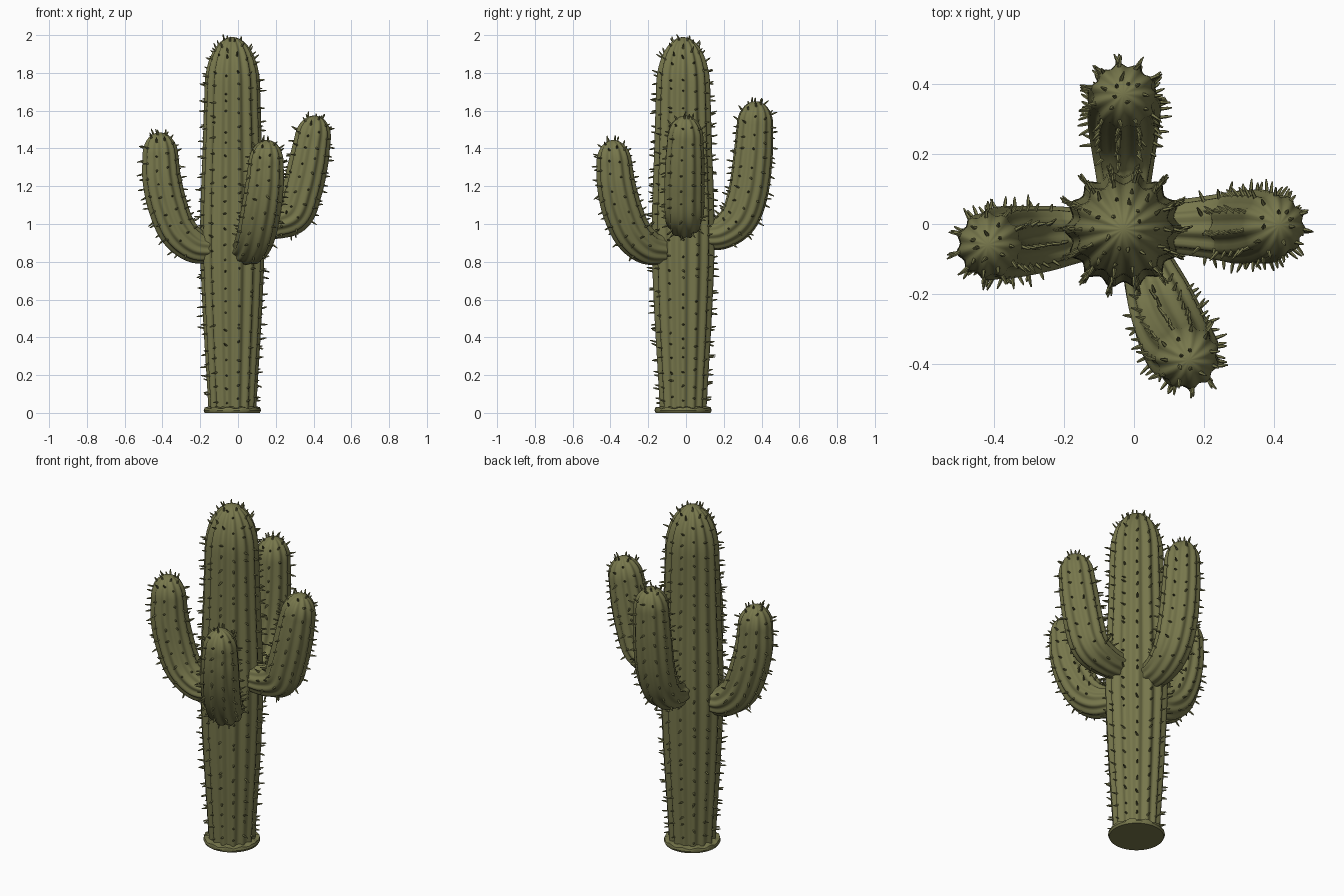
import bpy, bmesh, math, random
from mathutils import Vector

if "Cube" in bpy.data.objects:
    bpy.data.objects.remove(bpy.data.objects["Cube"])

random.seed(4)

green = bpy.data.materials.new("olive_green")
green.diffuse_color = (0.185, 0.185, 0.072, 1)
green.use_nodes = True
green.node_tree.nodes["Principled BSDF"].inputs["Base Color"].default_value = green.diffuse_color


def finish(name, bm, angle=50):
    bmesh.ops.recalc_face_normals(bm, faces=bm.faces)
    me = bpy.data.meshes.new(name)
    bm.to_mesh(me)
    bm.free()
    me.materials.append(green)
    ob = bpy.data.objects.new(name, me)
    bpy.context.collection.objects.link(ob)
    bpy.context.view_layer.objects.active = ob
    ob.select_set(True)
    bpy.ops.object.shade_smooth_by_angle(angle=math.radians(angle))
    ob.select_set(False)


def smooth_path(pts, sub):
    # Catmull-Rom through (x, y, z, radius) points
    p = [Vector(q) for q in pts]
    p = [2 * p[0] - p[1]] + p + [2 * p[-1] - p[-2]]
    out = []
    for i in range(1, len(p) - 2):
        a, b, c, d = p[i - 1:i + 3]
        for k in range(sub):
            t = k / sub
            out.append(0.5 * (2 * b + (c - a) * t + (2 * a - 5 * b + 4 * c - d) * t * t
                              + (3 * b - a - 3 * c + d) * t ** 3))
    return out + [p[-2]]


def add_spine(bm, pos, direction, length):
    # short tapered thorn, leaning a little off the surface normal
    lean = Vector([random.uniform(-0.3, 0.3) for _ in range(3)])
    d = (direction + lean).normalized()
    u = d.orthogonal().normalized()
    v = d.cross(u)
    rings = []
    for h, r in ((-0.012, 0.0065), (length * 0.6, 0.0045), (length, 0.002)):
        rings.append([bm.verts.new(pos + d * h + (u * math.cos(k * math.tau / 5)
                      + v * math.sin(k * math.tau / 5)) * r) for k in range(5)])
    for a, b in zip(rings, rings[1:]):
        for k in range(5):
            bm.faces.new((a[k], a[(k + 1) % 5], b[(k + 1) % 5], b[k]))
    bm.faces.new(rings[-1])


def ribbed_limb(name, pts, cap, ribs, gap, skip):
    # ribbed tube along a path, closed by a dome, with thorns along each crest
    path = smooth_path(pts, 8)
    rings = []  # centre, radius, tangent, tilt of the surface normal
    for i, q in enumerate(path):
        t = (path[min(i + 1, len(path) - 1)] - path[max(i - 1, 0)]).to_3d().normalized()
        rings.append((q.to_3d(), q.w, t, 0.0))
    end, r_end, t_end, _ = rings[-1]
    for k in range(1, 12):
        a = k / 12 * math.pi / 2
        rings.append((end + t_end * cap * math.sin(a), r_end * math.cos(a), t_end, a))

    bm, thorns = bmesh.new(), bmesh.new()
    n = ribs * 6
    side = Vector((1, 0, 0)) if abs(rings[0][2].x) < 0.6 else Vector((0, 1, 0))
    travelled = [random.uniform(0, gap) for _ in range(ribs)]
    loops, dist = [], 0
    for i, (c, r, t, tilt) in enumerate(rings):
        side = (side - t * side.dot(t)).normalized()
        other = t.cross(side)
        loop = []
        for k in range(n):
            a = k / n * math.tau
            rr = r * (0.94 + 0.06 * math.cos(ribs * a))
            loop.append(bm.verts.new(c + (side * math.cos(a) + other * math.sin(a)) * rr))
        loops.append(loop)
        if i:
            c0, r0 = rings[i - 1][:2]
            step = math.hypot((c - c0).length, r - r0)
            dist += step
            for j in range(ribs):
                travelled[j] += step
                while travelled[j] > gap:
                    travelled[j] -= gap * random.uniform(0.85, 1.15)
                    if dist < skip or r < r_end * 0.25:
                        continue
                    a = j / ribs * math.tau
                    radial = side * math.cos(a) + other * math.sin(a)
                    f = random.random()
                    pos = c0.lerp(c, f) + radial * (r0 + (r - r0) * f)
                    add_spine(thorns, pos, radial * math.cos(tilt) + t * math.sin(tilt),
                              random.uniform(0.018, 0.034))
    for a, b in zip(loops, loops[1:]):
        for k in range(n):
            bm.faces.new((a[k], a[(k + 1) % n], b[(k + 1) % n], b[k]))
    tip = bm.verts.new(end + t_end * cap)
    for k in range(n):
        bm.faces.new((loops[-1][k], loops[-1][(k + 1) % n], tip))
    bm.faces.new(loops[0])
    finish(name, bm)
    finish(name + "_spines", thorns)


# Trunk
X, Y = -0.03, -0.015
ribbed_limb("trunk", [(X, Y, 0.01, 0.126), (X, Y, 0.2, 0.137), (X, Y, 0.5, 0.155),
                      (X, Y, 0.85, 0.17), (X, Y, 1.1, 0.168), (X, Y, 1.4, 0.157),
                      (X, Y, 1.72, 0.147)], 0.27, 14, 0.075, 0.04)

# Arms
ribbed_limb("left_arm", [(-0.13, -0.03, 0.87, 0.075), (-0.23, -0.04, 0.885, 0.092),
                         (-0.32, -0.05, 0.965, 0.102), (-0.375, -0.055, 1.1, 0.106),
                         (-0.405, -0.06, 1.24, 0.104), (-0.412, -0.06, 1.36, 0.096)],
            0.125, 11, 0.075, 0.12)
ribbed_limb("right_arm", [(0.09, -0.01, 1.0, 0.075), (0.2, -0.01, 1.01, 0.09),
                          (0.295, -0.01, 1.055, 0.105), (0.34, -0.01, 1.18, 0.108),
                          (0.372, -0.008, 1.32, 0.106), (0.395, -0.005, 1.45, 0.097)],
            0.125, 11, 0.075, 0.12)
ribbed_limb("front_arm", [(0.035, -0.11, 0.86, 0.075), (0.07, -0.205, 0.88, 0.095),
                          (0.1, -0.285, 0.955, 0.104), (0.125, -0.34, 1.08, 0.107),
                          (0.143, -0.37, 1.21, 0.103), (0.15, -0.38, 1.32, 0.095)],
            0.125, 11, 0.075, 0.12)
ribbed_limb("back_arm", [(-0.03, 0.09, 0.94, 0.075), (-0.03, 0.19, 0.955, 0.09),
                         (-0.03, 0.28, 1.03, 0.103), (-0.03, 0.33, 1.17, 0.107),
                         (-0.03, 0.355, 1.36, 0.105), (-0.03, 0.365, 1.525, 0.097)],
            0.125, 11, 0.075, 0.12)

# Flared base rim
bm = bmesh.new()
loops = []
for z, r in ((0, 0.146), (0.012, 0.152), (0.026, 0.148), (0.03, 0.118)):
    loops.append([bm.verts.new((X + r * math.cos(k * math.tau / 42),
                                Y + r * math.sin(k * math.tau / 42),
                                z + (0.005 * math.sin(k * 1.7) if z > 0.02 else 0)))
                  for k in range(42)])
for a, b in zip(loops, loops[1:]):
    for k in range(42):
        bm.faces.new((a[k], a[(k + 1) % 42], b[(k + 1) % 42], b[k]))
bm.faces.new(loops[0])
bm.faces.new(loops[-1])
finish("base_rim", bm, 40)
